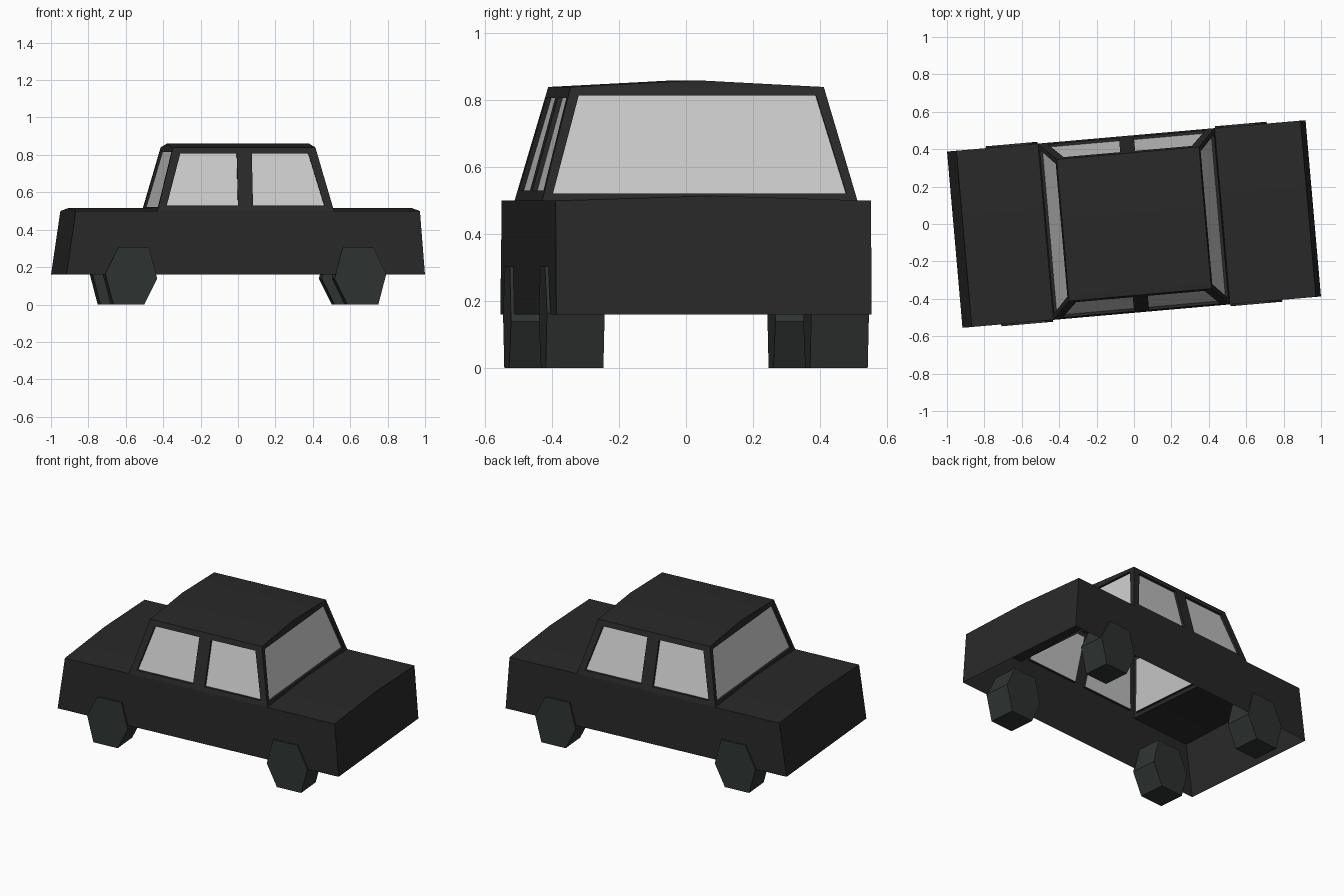
import bpy, bmesh, math
from mathutils import Vector

if "Cube" in bpy.data.objects:
    bpy.data.objects.remove(bpy.data.objects["Cube"])

YAW = math.radians(5)


def material(name, color):
    m = bpy.data.materials.new(name)
    m.diffuse_color = (*color, 1)
    m.use_nodes = True
    m.node_tree.nodes["Principled BSDF"].inputs["Base Color"].default_value = m.diffuse_color
    return m


PAINT = material("dark_paint", (0.022, 0.022, 0.022))
RUBBER = material("rubber", (0.028, 0.034, 0.032))
GLASS = material("glass", (0.6, 0.6, 0.6))


def make(name, polys, mat, outward=False):
    bm = bmesh.new()
    for p in polys:
        bm.faces.new([bm.verts.new(v) for v in p])
    if outward:  # loose panes: point away from the car centre
        bm.normal_update()
        for f in bm.faces:
            if f.normal.dot(f.calc_center_median() - Vector((0, 0, 0.4))) < 0:
                f.normal_flip()
    else:
        bmesh.ops.remove_doubles(bm, verts=bm.verts, dist=0.0005)
        bmesh.ops.recalc_face_normals(bm, faces=bm.faces)
    me = bpy.data.meshes.new(name)
    bm.to_mesh(me)
    bm.free()
    me.materials.append(mat)
    ob = bpy.data.objects.new(name, me)
    ob.rotation_euler.z = YAW
    bpy.context.collection.objects.link(ob)
    return ob


def smooth(ob):
    bpy.ops.object.select_all(action='DESELECT')
    ob.select_set(True)
    bpy.context.view_layer.objects.active = ob
    bpy.ops.object.shade_smooth_by_angle(angle=math.radians(25))


W, L, CL = 0.473, 0.962, 0.474     # half width, half length, half cabin length
Z0, Z1, ZR = 0.16, 0.50, 0.515     # body bottom, deck edge, deck ridge

# Lower body: open-bottomed shell with crowned hood and trunk decks
body = []
for s, top in ((1, 0.935), (-1, 0.912)):
    a, b, c = s * L, s * top, s * CL
    body.append([(a, -W, Z0), (a, W, Z0), (b, W, Z1), (b, 0, ZR), (b, -W, Z1)])
    for t in (-1, 1):
        body.append([(b, 0, ZR), (b, t * W, Z1), (c, t * W, Z1), (c, 0, ZR)])
for t in (-1, 1):
    body.append([(-L, t * W, Z0), (L, t * W, Z0), (0.935, t * W, Z1),
                 (CL, t * W, Z1), (0, t * W, Z1), (-CL, t * W, Z1), (-0.912, t * W, Z1)])
smooth(make("car_body", body, PAINT))

# Cabin: tapered walls with recessed windows, and a crowned roof
RZ, RIDGE = 0.84, 0.86


def half_len(z):
    return CL - 0.092 * (z - Z1) / (RZ - Z1)


def half_wid(z):
    return W - 0.093 * (z - Z1) / (RZ - Z1)


cabin, panes = [], []


def panel(outer, inner, inward):
    deep = [tuple(Vector(p) + Vector(inward)) for p in inner]
    for i in range(4):
        j = (i + 1) % 4
        cabin.append([outer[i], outer[j], inner[j], inner[i]])
        cabin.append([inner[i], inner[j], deep[j], deep[i]])
    panes.append(deep)


for t in (-1, 1):
    # side windows, two on each side
    for s in (-1, 1):
        def pt(x, z):
            return (s * x, t * half_wid(z), z)
        lo, hi = 0.53, 0.807
        panel([pt(0, Z1), pt(CL, Z1), pt(half_len(RZ), RZ), pt(0, RZ)],
              [pt(0.04, lo), pt(half_len(lo) - 0.043, lo),
               pt(half_len(hi) - 0.047, hi), pt(0.04, hi)], (0, -t * 0.015, 0))
    # windscreen and rear window
    def ep(inset, z):
        return [(t * half_len(z), k * (half_wid(z) - inset), z) for k in (-1, 1)]
    lo, hi = 0.522, 0.815
    panel(ep(0, Z1) + ep(0, RZ)[::-1], ep(0.027, lo) + ep(0.031, hi)[::-1],
          (-t * 0.015, 0, 0))
    # roof half and end gable
    rl, rw = half_len(RZ), half_wid(RZ)
    cabin.append([(-rl, t * rw, RZ), (0, t * rw, RZ), (rl, t * rw, RZ),
                  (rl, 0, RIDGE), (-rl, 0, RIDGE)])
    cabin.append([(t * rl, -rw, RZ), (t * rl, rw, RZ), (t * rl, 0, RIDGE)])
smooth(make("cabin", cabin, PAINT))
make("windows", panes, GLASS, outward=True)

# Wheels: six-sided, slightly skewed, poking just through the body sides
HEX = [(-0.096, 0.152), (0.07, 0.152), (0.139, 0.013),
       (0.096, -0.152), (-0.07, -0.152), (-0.139, -0.013)]
for s, end in ((1, "right"), (-1, "left")):
    for t, side in ((-1, "front"), (1, "back")):
        rings = [[(s * (0.615 + x), t * y, 0.152 + z) for x, z in HEX]
                 for y in (0.31, 0.483)]
        polys = rings + [[rings[0][i], rings[0][(i + 1) % 6],
                          rings[1][(i + 1) % 6], rings[1][i]] for i in range(6)]
        make(f"wheel_{side}_{end}", polys, RUBBER)
